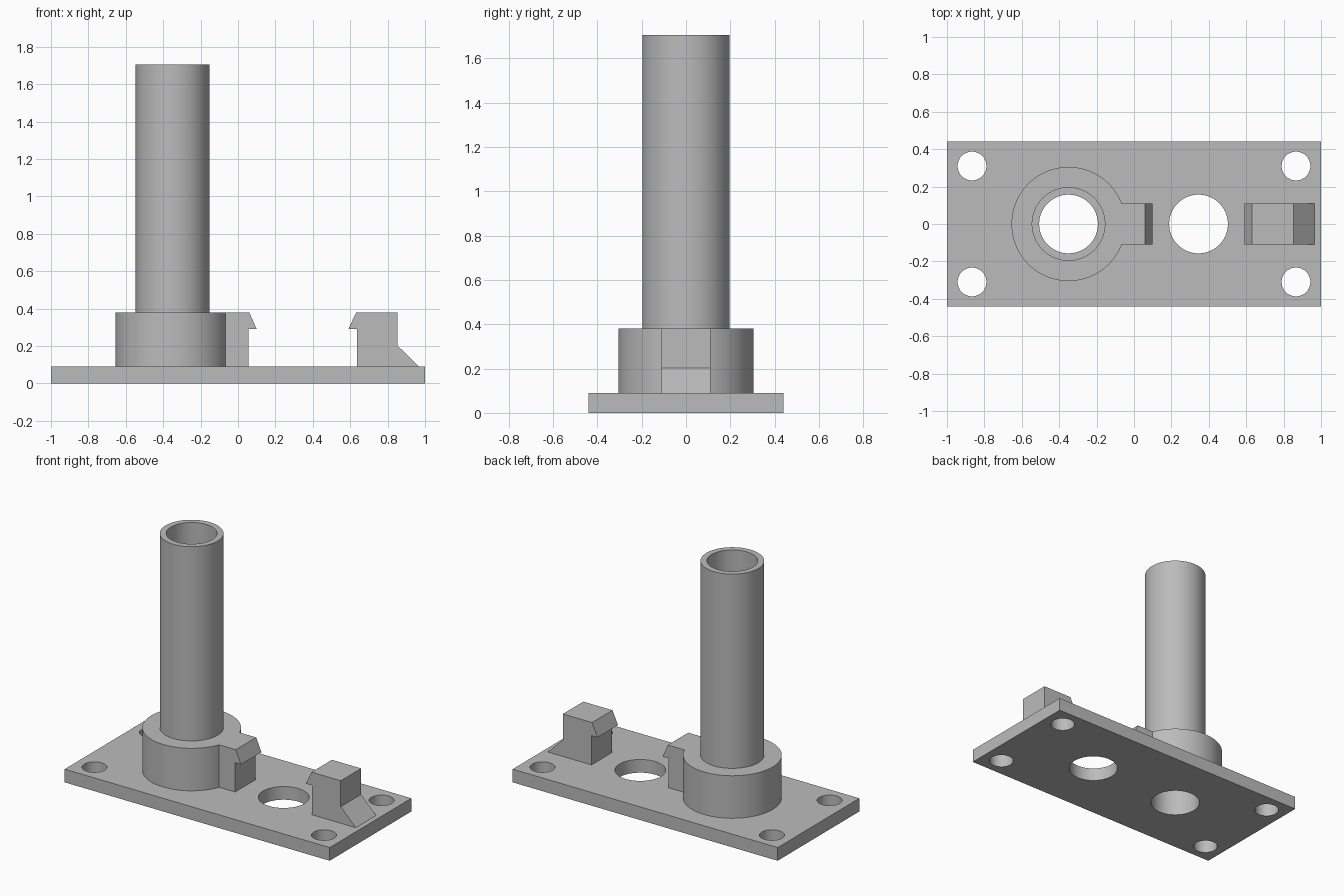
import bpy
import bmesh
import math

old = bpy.data.objects.get("Cube")
if old:
    bpy.data.objects.remove(old, do_unlink=True)

grey = bpy.data.materials.new("plain grey")
grey.use_nodes = True
COLOUR = (0.5, 0.5, 0.5, 1)
grey.diffuse_color = COLOUR
grey.node_tree.nodes["Principled BSDF"].inputs["Base Color"].default_value = COLOUR

PLATE_TOP, CLIP_TOP, HOOK_Z, POST_TOP = 0.09, 0.38, 0.29, 1.705
POST_X, BORE = -0.35, 0.157
SEGMENTS = 96


def finish(name, bm):
    bmesh.ops.recalc_face_normals(bm, faces=bm.faces)
    mesh = bpy.data.meshes.new(name)
    bm.to_mesh(mesh)
    bm.free()
    mesh.materials.append(grey)
    obj = bpy.data.objects.new(name, mesh)
    bpy.context.collection.objects.link(obj)
    return obj


def prism(name, profile, half_width):
    """Extrude an x-z outline along y."""
    bm = bmesh.new()
    face = bm.faces.new([bm.verts.new((x, -half_width, z)) for x, z in profile])
    ext = bmesh.ops.extrude_face_region(bm, geom=[face])["geom"]
    verts = [v for v in ext if isinstance(v, bmesh.types.BMVert)]
    bmesh.ops.translate(bm, verts=verts, vec=(0, 2 * half_width, 0))
    return finish(name, bm)


def lathe(name, profile, x):
    """Spin a closed radius-z outline about a vertical axis."""
    bm = bmesh.new()
    verts = [bm.verts.new((x + r, 0, z)) for r, z in profile]
    edges = [bm.edges.new((verts[i - 1], verts[i])) for i in range(len(verts))]
    bmesh.ops.spin(bm, geom=verts + edges, cent=(x, 0, 0), axis=(0, 0, 1),
                   angle=math.tau, steps=SEGMENTS, use_duplicate=False)
    bmesh.ops.remove_doubles(bm, verts=bm.verts, dist=1e-5)
    return finish(name, bm)


def combine(target, tool, operation):
    """Apply a boolean and discard the tool."""
    mod = target.modifiers.new("cut", 'BOOLEAN')
    mod.operation, mod.solver, mod.object = operation, 'EXACT', tool
    bpy.context.view_layer.objects.active = target
    bpy.ops.object.modifier_apply(modifier=mod.name)
    bpy.data.objects.remove(tool, do_unlink=True)


def smooth(obj):
    bpy.ops.object.select_all(action='DESELECT')
    obj.select_set(True)
    bpy.context.view_layer.objects.active = obj
    bpy.ops.object.shade_smooth_by_angle(angle=math.radians(30))


# Base plate with two large bores and four corner screw holes
plate = prism("base_plate", [(-1, 0), (1, 0), (1, PLATE_TOP), (-1, PLATE_TOP)], 0.44)
holes = [(POST_X, 0, BORE), (0.345, 0, BORE)]
holes += [(sx * 0.866, sy * 0.31, 0.077) for sx in (-1, 1) for sy in (-1, 1)]
for x, y, radius in holes:
    bm = bmesh.new()
    bmesh.ops.create_cone(bm, cap_ends=True, segments=SEGMENTS,
                          radius1=radius, radius2=radius, depth=0.5)
    bmesh.ops.translate(bm, verts=bm.verts, vec=(x, y, 0))
    combine(plate, finish("hole_cutter", bm), 'DIFFERENCE')
smooth(plate)

# Hollow post with its thick collar
post = lathe("hollow_post", [(BORE, PLATE_TOP), (0.305, PLATE_TOP), (0.305, CLIP_TOP),
                             (0.197, CLIP_TOP), (0.197, POST_TOP), (BORE, POST_TOP)], POST_X)

# Hooked arm growing out of the collar
arm = prism("collar_hook", [(-0.1, PLATE_TOP), (0.055, PLATE_TOP), (0.055, HOOK_Z),
                            (0.1, HOOK_Z), (0.06, CLIP_TOP), (-0.1, CLIP_TOP)], 0.11)
combine(post, arm, 'UNION')
smooth(post)

# Freestanding hook with a sloped buttress behind it
prism("buttressed_hook", [(0.636, PLATE_TOP), (0.966, PLATE_TOP), (0.852, 0.203),
                          (0.852, CLIP_TOP), (0.632, CLIP_TOP), (0.59, HOOK_Z),
                          (0.636, HOOK_Z)], 0.11)
